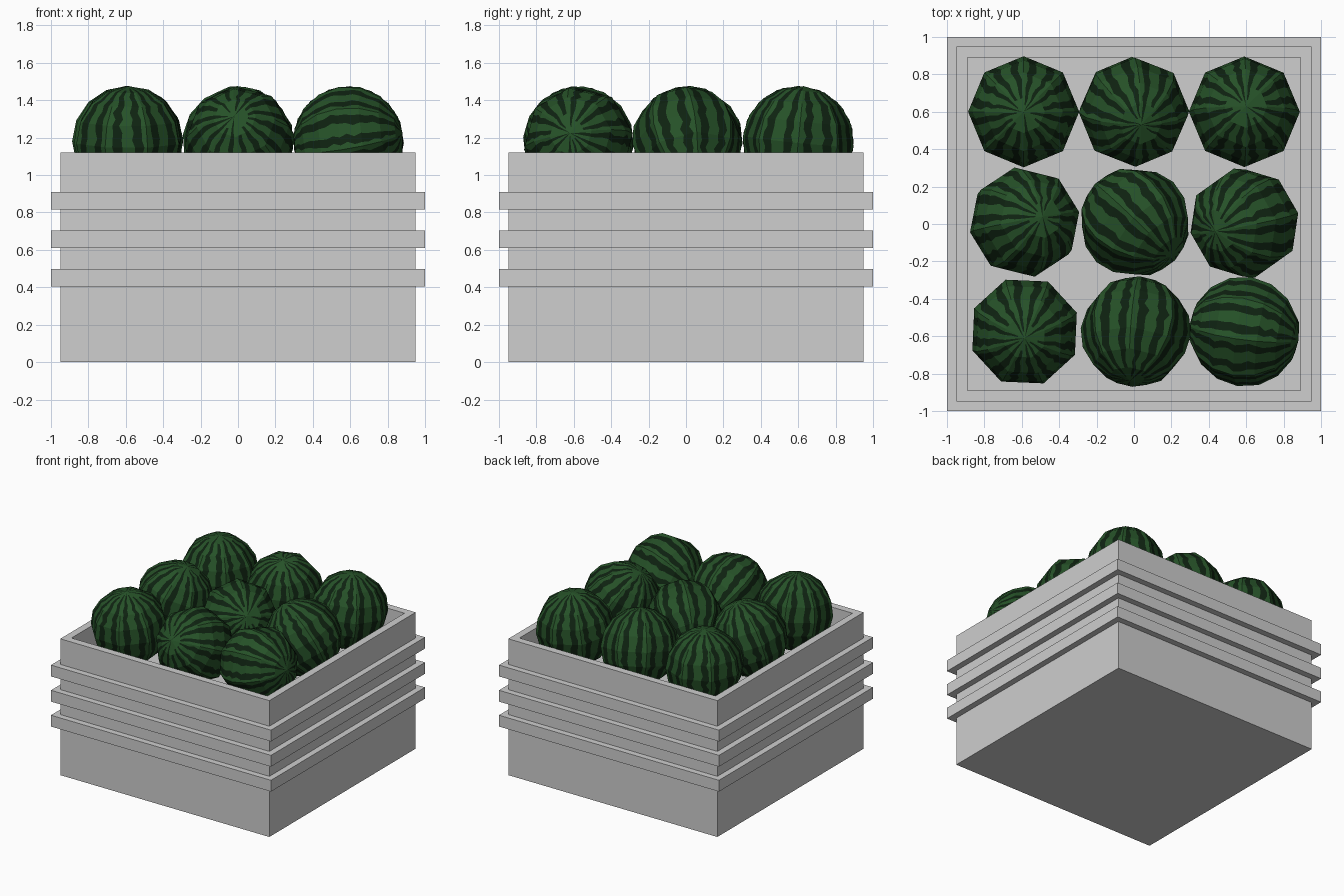
import bpy, bmesh, math, random
from mathutils import Vector, Matrix

if "Cube" in bpy.data.objects:
    bpy.data.objects.remove(bpy.data.objects["Cube"])

random.seed(4)


def material(name, rgb):
    m = bpy.data.materials.new(name)
    m.diffuse_color = (*rgb, 1)
    m.use_nodes = True
    m.node_tree.nodes["Principled BSDF"].inputs["Base Color"].default_value = m.diffuse_color
    return m


GREY = material("light grey", (0.62, 0.62, 0.62))
GREEN = material("rind green", (0.019, 0.083, 0.021))
DARK = material("stripe dark green", (0.0045, 0.016, 0.0055))


def add_object(name, bm, mats):
    bmesh.ops.recalc_face_normals(bm, faces=bm.faces)
    me = bpy.data.meshes.new(name)
    bm.to_mesh(me)
    bm.free()
    for m in mats:
        me.materials.append(m)
    ob = bpy.data.objects.new(name, me)
    bpy.context.collection.objects.link(ob)
    return ob


def square_lathe(name, profile, capped):
    """Sweep (half width, z) points round a square; cap both ends or close the loop."""
    bm = bmesh.new()
    rings = [[bm.verts.new((sx * h, sy * h, z))
              for sx, sy in ((-1, -1), (1, -1), (1, 1), (-1, 1))] for h, z in profile]
    pairs = list(zip(rings, rings[1:]))
    if not capped:
        pairs.append((rings[-1], rings[0]))
    for a, b in pairs:
        for i in range(4):
            j = (i + 1) % 4
            bm.faces.new((a[i], a[j], b[j], b[i]))
    if capped:
        bm.faces.new(rings[0])
        bm.faces.new(rings[-1])
    return add_object(name, bm, [GREY])


# Crate: open box with a raised floor under the fruit
square_lathe("crate", [(0.95, 0), (0.95, 1.12), (0.89, 1.12), (0.89, 0.9)], True)

# Three bands round the crate
for n, z in enumerate((0.405, 0.61, 0.817)):
    square_lathe(f"crate_band_{n + 1}",
                 [(0.94, z), (1.0, z), (1.0, z + 0.093), (0.94, z + 0.093)], False)

# Watermelon: eight flat sides, eight rings, stripes cut into the flat faces
SIDES, RINGS, SUB, R = 8, 8, 3, 0.297
CUTS = (0, 0.14, 0.35, 0.64, 0.86)      # stripe edges across one side
STRIPES = (1, 3)                        # which strips of a side are dark


def profile_point(k):
    """Point on the straight-segment meridian at subdivided step k."""
    i, f = divmod(k, SUB)
    p = [Vector((math.sin(a), math.cos(a))) * R
         for a in (math.pi * i / RINGS, math.pi * (i + 1) / RINGS)]
    return p[0].lerp(p[1], f / SUB)


def watermelon(name, centre, axis, spin):
    bm = bmesh.new()
    steps = RINGS * SUB
    n = SIDES * len(CUTS)
    corners = [Vector((math.cos(2 * math.pi * s / SIDES), math.sin(2 * math.pi * s / SIDES)))
               for s in range(SIDES)]
    rings = []
    for k in range(1, steps):
        r, z = profile_point(k)
        ring = []
        for s in range(SIDES):
            wave = random.uniform(-0.05, 0.05)
            for t in CUTS:
                # wavy edges slide within the flat side, corners stay put
                u = t + (wave + random.uniform(-0.03, 0.03) if t else 0)
                p = corners[s].lerp(corners[(s + 1) % SIDES], u) * r
                ring.append(bm.verts.new((p.x, p.y, z)))
        rings.append(ring)
    # each stripe stops at its own distance from the poles
    ends = [(random.randint(0, 3), random.randint(0, 3)) for _ in range(n)]

    def paint(face, i, k):
        lo, hi = ends[i]
        face.material_index = int(i % len(CUTS) in STRIPES and lo <= k < steps - hi)

    top, bottom = bm.verts.new((0, 0, R)), bm.verts.new((0, 0, -R))
    for i in range(n):
        j = (i + 1) % n
        paint(bm.faces.new((top, rings[0][i], rings[0][j])), i, 0)
        paint(bm.faces.new((bottom, rings[-1][j], rings[-1][i])), i, steps - 1)
        for k in range(len(rings) - 1):
            paint(bm.faces.new((rings[k][i], rings[k + 1][i],
                                rings[k + 1][j], rings[k][j])), i, k + 1)
    turn = Vector((0, 0, 1)).rotation_difference(Vector(axis)).to_matrix().to_4x4()
    bm.transform(Matrix.Translation(centre) @ turn @ Matrix.Rotation(math.radians(spin), 4, 'Z'))
    add_object(name, bm, [GREEN, DARK])


# Nine watermelons: centre x, centre y, stem direction, spin
MELONS = [
    (-0.59, 0.60, (0, 0, 1), 0),
    (0.00, 0.60, (0.13, -0.23, 0.96), 0),
    (0.59, 0.60, (0.03, 0.1, 1), 0),
    (-0.585, 0.01, (0.32, 0.1, 0.94), 10),
    (0.005, 0.01, (0.65, -0.6, 0.45), 0),
    (0.59, 0.005, (-0.52, -0.15, 0.84), 10),
    (-0.585, -0.575, (0, -0.12, 1), 20),
    (0.01, -0.575, (-0.1, -0.88, 0.45), 0),
    (0.59, -0.575, (0.97, -0.15, 0.15), 0),
]
for n, (x, y, axis, spin) in enumerate(MELONS):
    watermelon(f"watermelon_{n + 1}", (x, y, 1.18), axis, spin)
